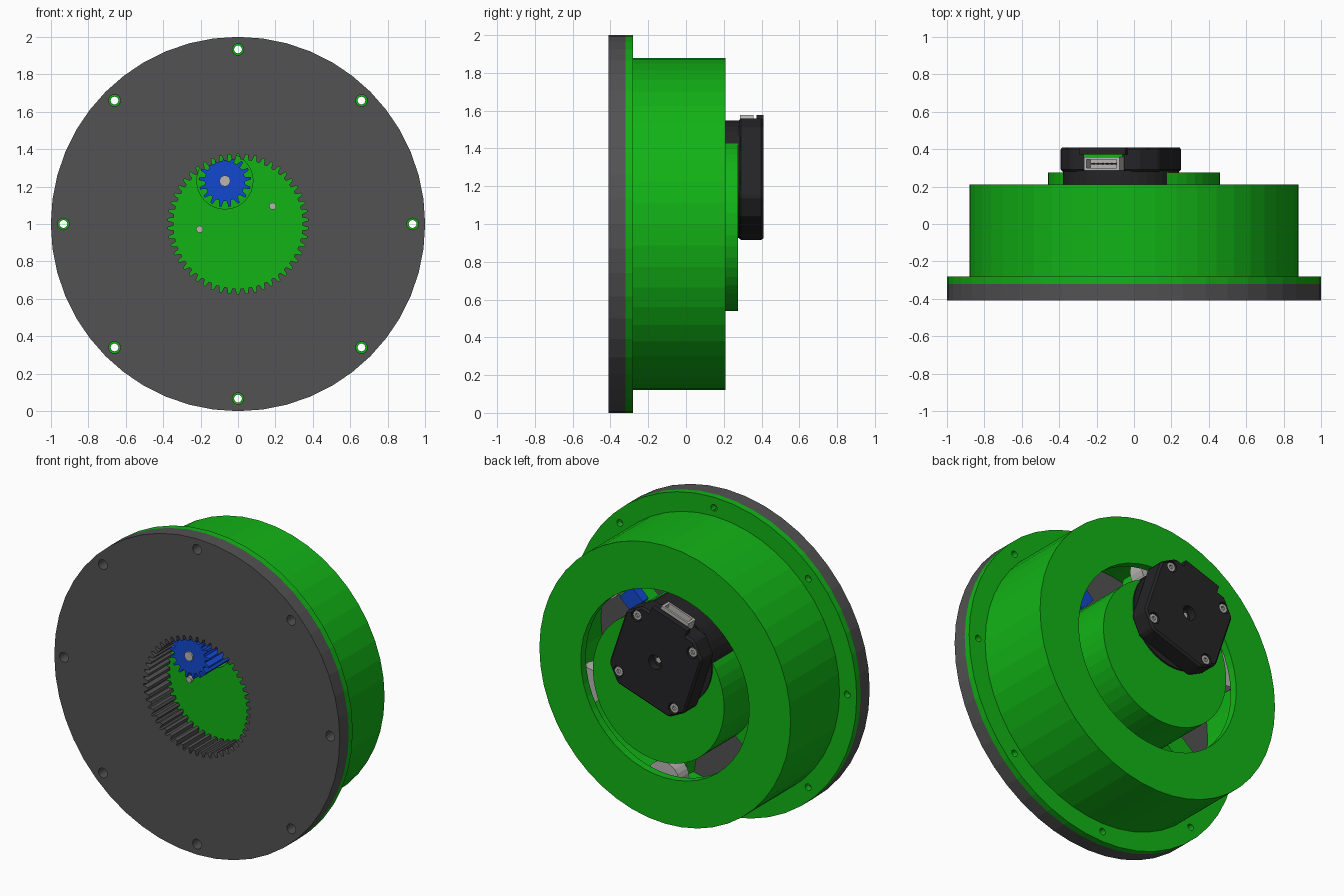
import bpy, bmesh, math
from mathutils import Matrix, Vector

if "Cube" in bpy.data.objects:
    bpy.data.objects.remove(bpy.data.objects["Cube"])

ZC = 1.0                      # height of the main axis (runs along y)
MX, MZ = -0.07, 1.237         # motor axis
TILT = math.radians(18.5)     # motor roll about its axis


def mat(name, r, g, b):
    m = bpy.data.materials.new(name)
    m.diffuse_color = (r, g, b, 1)
    m.use_nodes = True
    m.node_tree.nodes["Principled BSDF"].inputs["Base Color"].default_value = m.diffuse_color
    return m


GREEN = mat("green_plastic", 0.006, 0.45, 0.008)
GREY = mat("dark_grey_plastic", 0.085, 0.085, 0.085)
BLUE = mat("blue_plastic", 0.006, 0.065, 0.62)
BLACK = mat("black_motor", 0.018, 0.018, 0.02)
STEEL = mat("light_steel", 0.48, 0.47, 0.45)


def finish(name, bm, m):
    bmesh.ops.recalc_face_normals(bm, faces=bm.faces)
    me = bpy.data.meshes.new(name)
    bm.to_mesh(me)
    bm.free()
    ob = bpy.data.objects.new(name, me)
    if m:
        me.materials.append(m)
    bpy.context.collection.objects.link(ob)
    return ob


def prism(name, pts, y0, y1, m=None, cx=0, cz=ZC, rot=0):
    """Extrude an (x, z) outline along y."""
    c, s = math.cos(rot), math.sin(rot)
    bm = bmesh.new()
    f = bm.faces.new([bm.verts.new((cx + x * c - z * s, y0, cz + x * s + z * c)) for x, z in pts])
    ext = bmesh.ops.extrude_face_region(bm, geom=[f])
    bmesh.ops.translate(bm, vec=(0, y1 - y0, 0),
                        verts=[v for v in ext["geom"] if isinstance(v, bmesh.types.BMVert)])
    return finish(name, bm, m)


def circle(r, n=48):
    return [(r * math.cos(2 * math.pi * i / n), r * math.sin(2 * math.pi * i / n)) for i in range(n)]


def rect(x0, x1, z0, z1):
    return [(x0, z0), (x1, z0), (x1, z1), (x0, z1)]


def gear(root, tip, teeth, phase=0.0, fat=0.0):
    """Trapezoid tooth outline."""
    pts = []
    for i in range(teeth):
        for off, r in ((-.30 - fat, root), (-.12 - fat, tip), (.12 + fat, tip), (.30 + fat, root)):
            a = phase + 2 * math.pi * (i + off) / teeth
            pts.append((r * math.cos(a), r * math.sin(a)))
    return pts


def lathe(name, prof, m, n=48):
    """Spin a closed (radius, y) profile around the main axis."""
    bm = bmesh.new()
    rings = [[bm.verts.new((r * math.cos(2 * math.pi * i / n), y, ZC + r * math.sin(2 * math.pi * i / n)))
              for r, y in prof] for i in range(n)]
    k = len(prof)
    for i in range(n):
        a, b = rings[i], rings[(i + 1) % n]
        for j in range(k):
            bm.faces.new((a[j], b[j], b[(j + 1) % k], a[(j + 1) % k]))
    return finish(name, bm, m)


def cut(ob, *cutters):
    """Subtract the cutters and discard them."""
    bpy.context.view_layer.objects.active = ob
    for c in cutters:
        md = ob.modifiers.new("cut", "BOOLEAN")
        md.operation, md.solver, md.object = "DIFFERENCE", "EXACT", c
        bpy.ops.object.modifier_apply(modifier=md.name)
        bpy.data.objects.remove(c)


def bolt_holes(r):
    return [prism("hole_cutter", circle(r, 16), -0.6, -0.2, None,
                  0.933 * math.cos(i * math.pi / 4), ZC + 0.933 * math.sin(i * math.pi / 4))
            for i in range(8)]


# Front plate with internal ring gear and its inner collar
ring_teeth = gear(0.345, 0.375, 50, math.pi / 50)
plate = prism("front_plate", circle(1.0, 48), -0.41, -0.32, GREY)
cut(plate, prism("gear_cutter", ring_teeth, -0.6, 0), *bolt_holes(0.031))
collar = prism("ring_gear_collar", circle(0.44), -0.32, -0.19, GREY)
cut(collar, prism("gear_cutter", ring_teeth, -0.6, 0))

# Wheel drum: flange, wall and rear lip
drum = lathe("wheel_drum", [(1.0, -0.32), (1.0, -0.28), (0.88, -0.28), (0.88, 0.21),
                            (0.59, 0.21), (0.59, 0.16), (0.82, 0.16), (0.82, -0.32)], GREEN)
cut(drum, *bolt_holes(0.021))

# Fixed hub with an opening for the pinion
hub = prism("hub", circle(0.46), -0.18, 0.275, GREEN)
cut(hub, prism("pinion_cutter", circle(0.15, 32), -0.3, -0.10, None, MX, MZ - 0.007))
for i, (x, z) in enumerate(((0.185, 1.095), (-0.205, 0.972))):
    prism(f"hub_screw_{i}", circle(0.019, 12), -0.2, -0.15, STEEL, x, z)

# Hub arms carrying guide rollers that run inside the drum
for i in range(6):
    a = math.radians(40 + 60 * i)
    prism(f"roller_arm_{i}", rect(0.40, 0.70, -0.07, 0.07), -0.16, -0.06, GREEN, rot=a)
    rx, rz = 0.70 * math.cos(a), ZC + 0.70 * math.sin(a)
    prism(f"guide_roller_{i}", circle(0.11, 24), -0.05, 0.05, STEEL, rx, rz)
prism("blue_spacer", rect(0.47, 0.58, -0.06, 0.06), -0.06, 0.0, BLUE, rot=math.radians(43))

# Pinion and motor shaft
pinion = prism("pinion", gear(0.108, 0.14, 17, 0.1), -0.385, -0.11, BLUE, MX, MZ - 0.007)
prism("motor_shaft", circle(0.029, 20), -0.395, -0.09, STEEL, MX, MZ - 0.007)

# Motor: round body plus chamfered square rear cap
prism("motor_body", circle(0.31, 40), -0.10, 0.285, BLACK, MX, MZ)
h, c = 0.28, 0.09
cap = prism("motor_cap", [(h, c - h), (h, h - c), (h - c, h), (c - h, h),
                          (-h, h - c), (-h, c - h), (c - h, -h), (h - c, -h)],
            0.28, 0.41, BLACK, MX, MZ, TILT)
bv = cap.modifiers.new("edge", "BEVEL")
bv.width, bv.segments, bv.limit_method = 0.012, 1, "ANGLE"
bpy.context.view_layer.objects.active = cap
bpy.ops.object.modifier_apply(modifier="edge")


def motor_spot(u, v):
    return (MX + u * math.cos(TILT) - v * math.sin(TILT), MZ + u * math.sin(TILT) + v * math.cos(TILT))


corners = [motor_spot(0.205 * sx, 0.205 * sz) for sx in (-1, 1) for sz in (-1, 1)]
cut(cap, prism("shaft_cutter", circle(0.045, 24), 0.36, 0.5, None, MX, MZ),
    prism("socket_cutter", rect(-0.11, 0.11, 0.20, 0.4), 0.27, 0.37, None, MX, MZ, TILT),
    *[prism("screw_cutter", circle(0.036, 16), 0.385, 0.5, None, x, z) for x, z in corners])
prism("shaft_end", circle(0.018, 12), 0.35, 0.375, STEEL, MX, MZ)
for i, (x, z) in enumerate(corners):
    screw = prism(f"motor_screw_{i}", circle(0.029, 16), 0.37, 0.403, STEEL, x, z)
    cut(screw, prism("hex_cutter", circle(0.014, 6), 0.39, 0.5, None, x, z))

# Cable connector with hood, circuit board edge, socket and pins
prism("connector_hood", rect(-0.13, 0.13, 0.26, 0.315), 0.372, 0.41, BLACK, MX, MZ, TILT)
prism("circuit_board", rect(-0.11, 0.11, 0.20, 0.30), 0.357, 0.372, GREEN, MX, MZ, TILT)
conn = prism("connector", rect(-0.10, 0.10, 0.20, 0.325), 0.285, 0.357, STEEL, MX, MZ, TILT)
cut(conn, prism("slot_cutter", rect(-0.085, 0.085, 0.26, 0.4), 0.298, 0.344, None, MX, MZ, TILT))
for i in range(6):
    u = -0.0625 + 0.025 * i
    prism(f"connector_pin_{i}", rect(u - 0.004, u + 0.004, 0.255, 0.305), 0.317, 0.325,
          GREY, MX, MZ, TILT)
